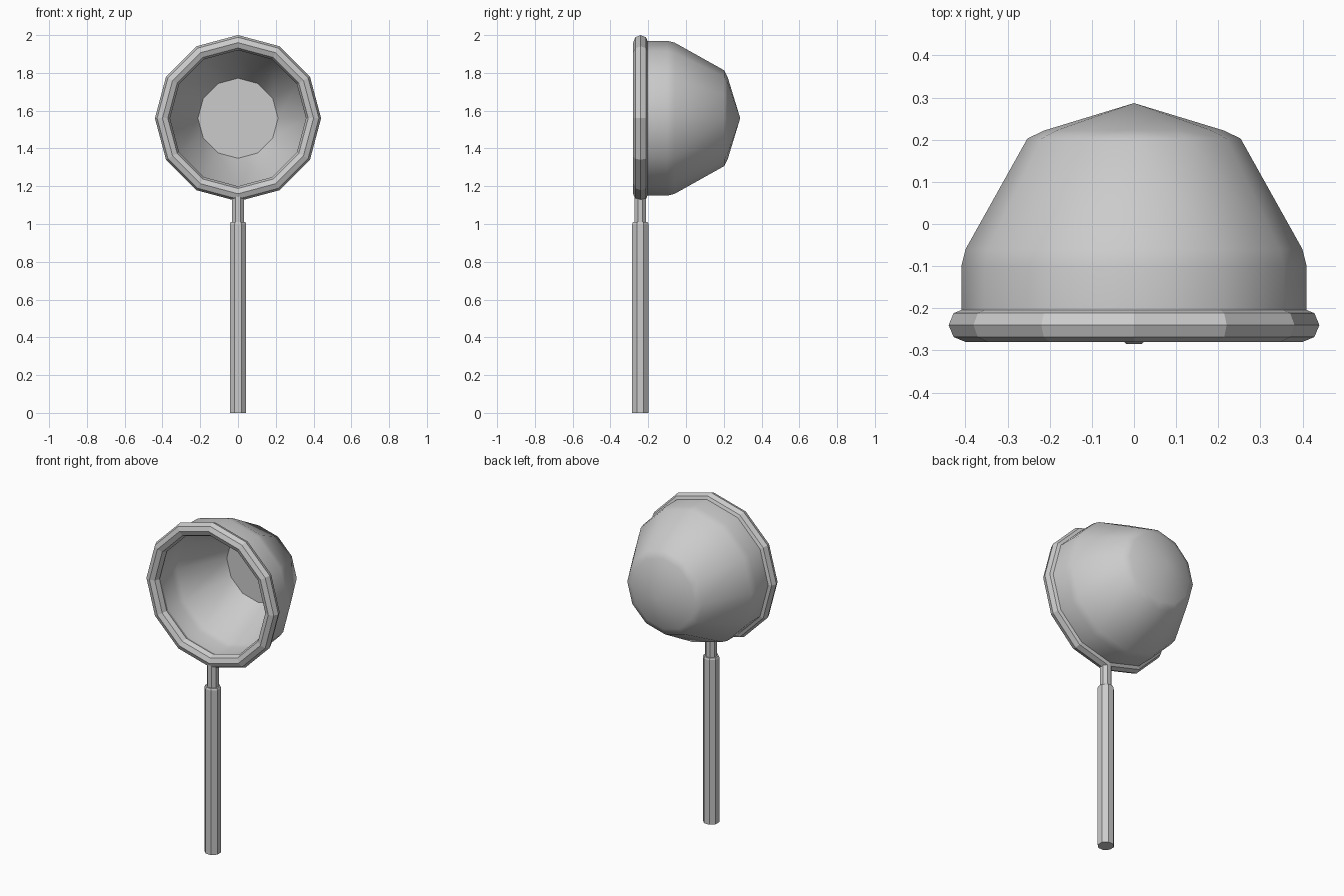
import bpy, bmesh, math
from mathutils import Matrix

if "Cube" in bpy.data.objects:
    bpy.data.objects.remove(bpy.data.objects["Cube"])


def lathe(name, profile, sides, matrix, closed=False, turn=0.0, smooth=None):
    """Spin (radius, height) points round local z; radius 0 makes a pole."""
    bm = bmesh.new()
    rings = []
    for r, h in profile:
        if r == 0:
            rings.append([bm.verts.new((0, 0, h))] * sides)
        else:
            rings.append([bm.verts.new((r * math.cos(turn + math.tau * i / sides),
                                        r * math.sin(turn + math.tau * i / sides), h))
                          for i in range(sides)])
    pairs = list(zip(rings, rings[1:]))
    if closed:
        pairs.append((rings[-1], rings[0]))
    for a, b in pairs:
        for i in range(sides):
            j = (i + 1) % sides
            corners = list(dict.fromkeys((a[i], a[j], b[j], b[i])))
            bm.faces.new(corners)
    bmesh.ops.transform(bm, matrix=matrix, verts=bm.verts)
    bmesh.ops.recalc_face_normals(bm, faces=bm.faces)
    mesh = bpy.data.meshes.new(name)
    bm.to_mesh(mesh)
    bm.free()
    obj = bpy.data.objects.new(name, mesh)
    bpy.context.collection.objects.link(obj)
    if smooth:
        bpy.ops.object.select_all(action='DESELECT')
        obj.select_set(True)
        bpy.context.view_layer.objects.active = obj
        bpy.ops.object.shade_smooth_by_angle(angle=math.radians(smooth))
    return obj


# local z of the hoop and bag points to +y
net_frame = Matrix.Translation((0, 0, 1.56)) @ Matrix.Rotation(-math.pi / 2, 4, 'X')
pole_frame = Matrix.Translation((0, -0.242, 0))

# hoop: 12-sided ring with an octagonal section
section = [(0.40 + 0.04 * math.cos(math.tau * k / 8),
            -0.24 + 0.04 * math.sin(math.tau * k / 8)) for k in range(8)]
lathe("hoop", section, 12, net_frame, closed=True)

# bag: pointed outer skin, open mouth, flat-bottomed inner skin
bag = [(0, 0.287), (0.213, 0.222), (0.253, 0.203), (0.40, -0.06), (0.41, -0.10),
       (0.41, -0.235), (0.37, -0.235), (0.37, -0.11), (0.36, -0.075),
       (0.212, 0.195), (0, 0.195)]
lathe("bag", bag, 12, net_frame, smooth=40)

# grip and the thinner neck that runs up into the hoop
eighth = math.pi / 8
flat = 1 / math.cos(eighth)
grip = [(0, 0), (0.043 * flat, 0), (0.043 * flat, 1.0), (0.039 * flat, 1.01), (0, 1.01)]
lathe("grip", grip, 8, pole_frame, turn=eighth)
neck = [(0, 0.98), (0.031 * flat, 0.98), (0.031 * flat, 1.16), (0, 1.16)]
lathe("neck", neck, 8, pole_frame, turn=eighth)
